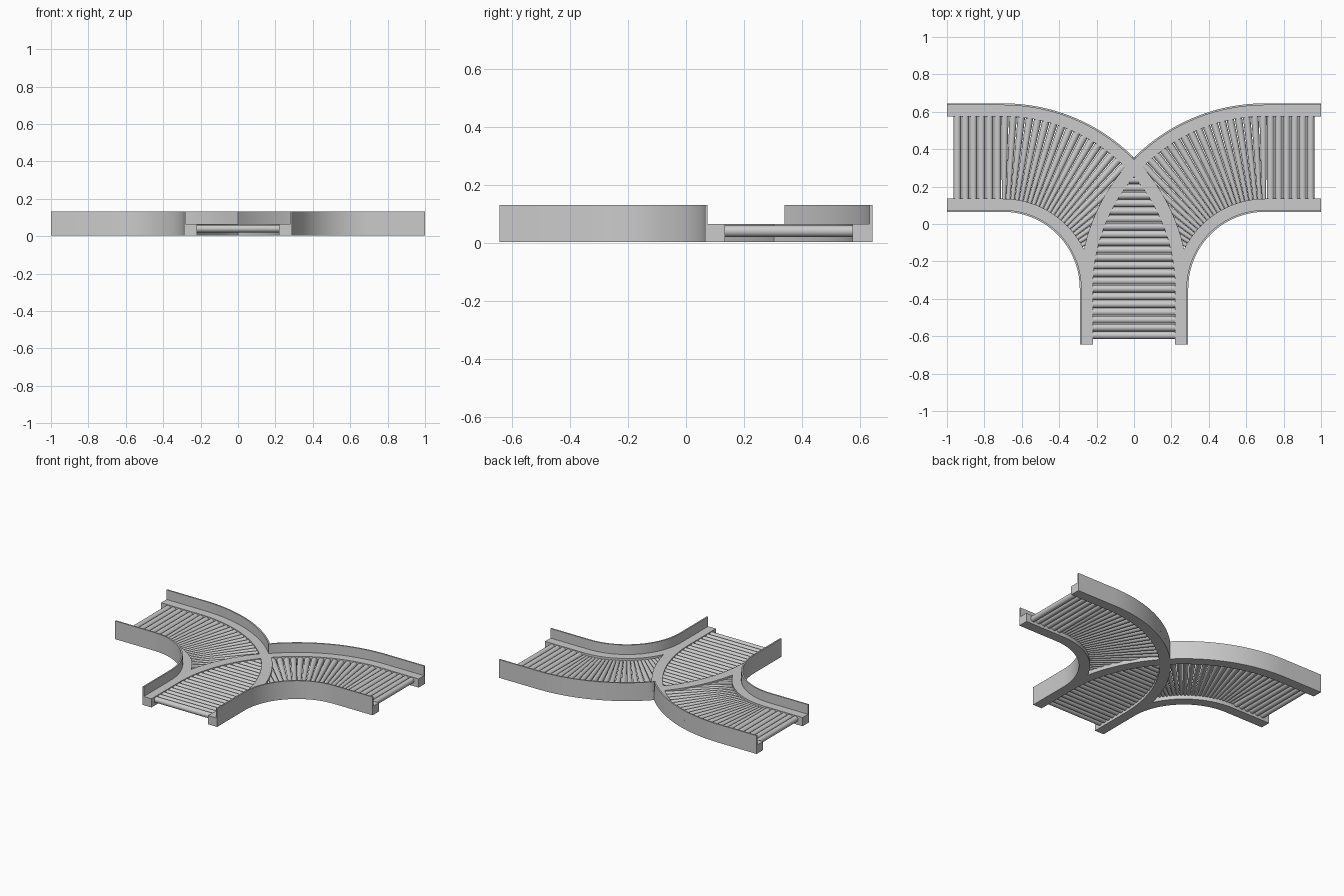
import bpy, bmesh, math
from mathutils import Vector

if "Cube" in bpy.data.objects:
    bpy.data.objects.remove(bpy.data.objects["Cube"])

CX, CY = 0.70, -0.345           # centre of the right-hand bend
R_IN, R_OUT, W, T = 0.41, 0.99, 0.07, 0.01
Z0, Z1, Z2 = 0.004, 0.065, 0.132
ROLL_Z = 0.041


def finish(name, bm, mirror=True):
    bmesh.ops.recalc_face_normals(bm, faces=bm.faces)
    me = bpy.data.meshes.new(name)
    bm.to_mesh(me)
    bm.free()
    ob = bpy.data.objects.new(name, me)
    bpy.context.collection.objects.link(ob)
    if mirror:
        ob.modifiers.new("mirror", 'MIRROR').use_mirror_merge = False
    bpy.context.view_layer.objects.active = ob
    ob.select_set(True)
    bpy.ops.object.shade_smooth_by_angle(angle=math.radians(35))
    ob.select_set(False)
    return ob


def bend(a0, a1, n):
    """Stations (origin, direction) round the bend."""
    out = []
    for i in range(n + 1):
        a = math.radians(a0 + (a1 - a0) * i / n)
        out.append((Vector((CX, CY)), Vector((math.cos(a), math.sin(a)))))
    return out


def sweep(name, stations, profile, clamp=False):
    """Sweep a (radius, z) profile along the stations."""
    bm = bmesh.new()
    rings = []
    for o, d in stations:
        ring = []
        for r, z in profile:
            p = o + d * r
            ring.append(bm.verts.new((max(p.x, 0) if clamp else p.x, p.y, z)))
        rings.append(ring)
    n = len(profile)
    for a, b in zip(rings, rings[1:]):
        for i in range(n):
            j = (i + 1) % n
            bm.faces.new((a[i], a[j], b[j], b[i]))
    bm.faces.new(rings[0])
    bm.faces.new(rings[-1])
    return finish(name, bm)


def roller(bm, p, q, r1, r2):
    """Capped round bar from p to q in plan, tapering r1 to r2."""
    p, q = Vector((*p, ROLL_Z)), Vector((*q, ROLL_Z))
    m = (q - p).to_track_quat('Z', 'Y').to_matrix().to_4x4()
    m.translation = (p + q) / 2
    bmesh.ops.create_cone(bm, cap_ends=True, segments=16, radius1=r1,
                          radius2=r2, depth=(q - p).length, matrix=m)


# rails: straight ends joined to the bend
arm_end = [(Vector((1, CY)), Vector((0, 1)))]
foot_end = [(Vector((CX, -0.645)), Vector((-1, 0)))]
sweep("inner_rail", arm_end + bend(90, 180, 32) + foot_end,
      [(R_IN, Z0), (R_IN + W, Z0), (R_IN + W, Z1), (R_IN + T, Z1),
       (R_IN + T, Z2), (R_IN, Z2)])
sweep("outer_rail_and_divider", arm_end + bend(90, 180, 48),
      [(R_OUT - W, Z0), (R_OUT, Z0), (R_OUT, Z1), (R_OUT - W, Z1)])
apex = 180 - math.degrees(math.acos(CX / R_OUT))
sweep("outer_guard", arm_end + bend(90, apex + 0.6, 28),
      [(R_OUT - T, Z1 - 0.01), (R_OUT, Z1 - 0.01), (R_OUT, Z2), (R_OUT - T, Z2)],
      clamp=True)

# straight arm rollers
bm = bmesh.new()
for i in range(6):
    x = 0.945 - i * 0.043
    roller(bm, (x, CY + R_IN + W - 0.01), (x, CY + R_OUT - W + 0.01), 0.02, 0.02)
finish("arm_rollers", bm)

# tapered fan rollers, cut short where they meet the opposite divider
bm = bmesh.new()
STEP = 2.75
for i in range(23):
    a = math.radians(90.6 + i * STEP)
    c, s = math.cos(a), math.sin(a)
    r0, r1 = R_IN + W - 0.01, R_OUT - W + 0.01
    b = 2 * CX * c
    disc = b * b - (4 * CX * CX - (R_OUT - 0.015) ** 2)
    if disc > 0:
        r1 = min(r1, -b - math.sqrt(disc))
    if r1 - r0 < 0.02:
        continue
    roller(bm, (CX + c * r0, CY + s * r0), (CX + c * r1, CY + s * r1),
           0.011, 0.011 + 0.009 * (r1 - r0) / 0.46)
finish("fan_rollers", bm)

# centre lane rollers, following the dividers towards the apex
bm = bmesh.new()
for i in range(21):
    y = -0.595 + i * 0.0415
    dy = max(0, y - CY)
    h = -CX + math.sqrt((R_OUT - W + 0.01) ** 2 - dy * dy)
    roller(bm, (-h, y), (h, y), 0.02, 0.02)
finish("centre_rollers", bm, mirror=False)
